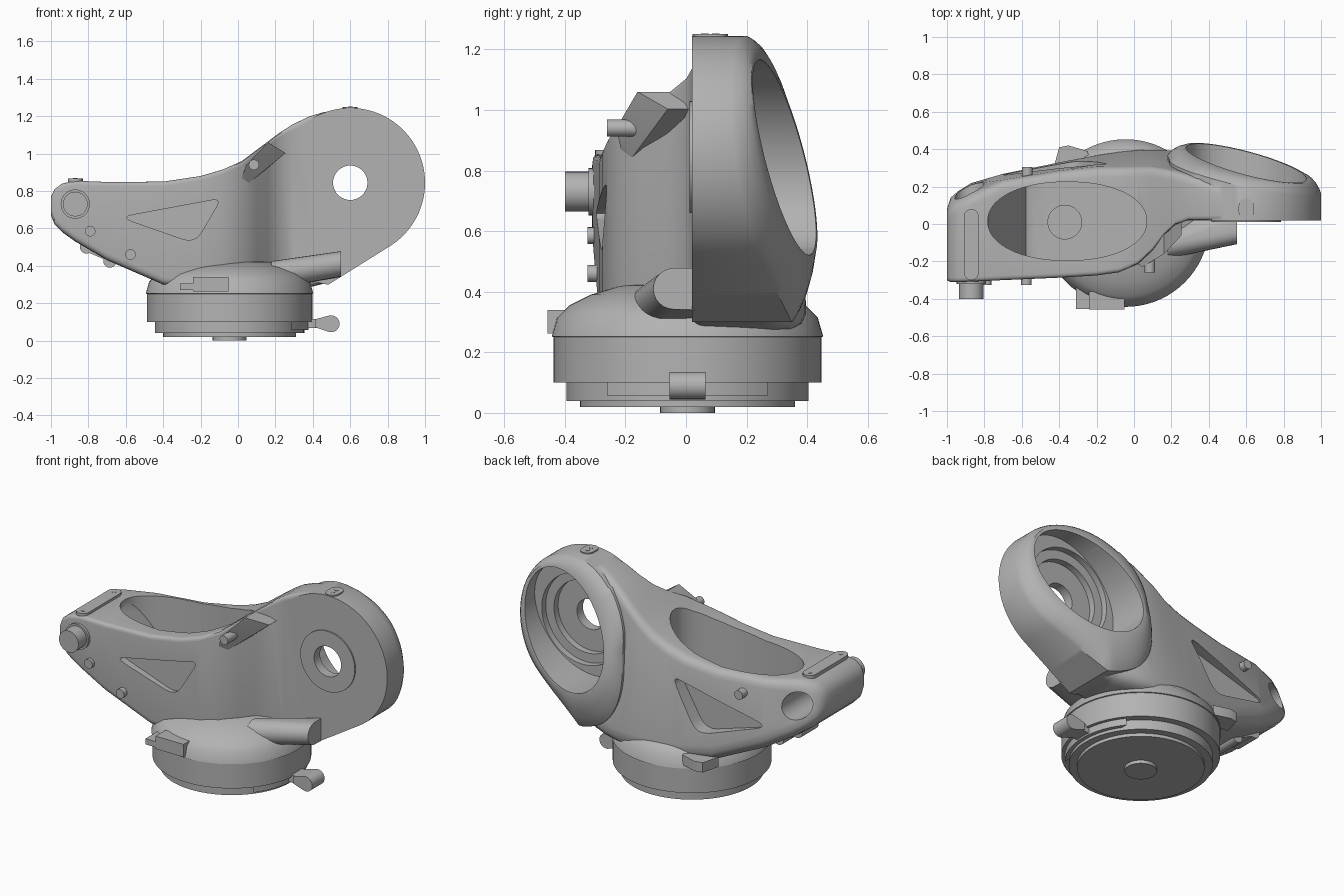
import bpy, bmesh, math
from mathutils import Vector

cube = bpy.data.objects.get("Cube")
if cube:
    bpy.data.objects.remove(cube)

metal = bpy.data.materials.new("cast grey")
metal.use_nodes = True
GREY = (0.45, 0.45, 0.45, 1)
metal.diffuse_color = GREY
metal.node_tree.nodes["Principled BSDF"].inputs["Base Color"].default_value = GREY


def finish(name, bm):
    bmesh.ops.recalc_face_normals(bm, faces=bm.faces)
    me = bpy.data.meshes.new(name)
    bm.to_mesh(me)
    bm.free()
    me.materials.append(metal)
    ob = bpy.data.objects.new(name, me)
    bpy.context.scene.collection.objects.link(ob)
    return ob


def loft(name, rings):
    """Skin matching closed rings of points and cap both ends."""
    bm = bmesh.new()
    vs = [[bm.verts.new(p) for p in r] for r in rings]
    n = len(vs[0])
    for a, b in zip(vs, vs[1:]):
        for i in range(n):
            j = (i + 1) % n
            bm.faces.new((a[i], a[j], b[j], b[i]))
    bm.faces.new(vs[0])
    bm.faces.new(vs[-1])
    return finish(name, bm)


def hull(name, pts):
    bm = bmesh.new()
    for p in pts:
        bm.verts.new(p)
    out = bmesh.ops.convex_hull(bm, input=bm.verts)
    junk = [v for v in out["geom_interior"] if isinstance(v, bmesh.types.BMVert)]
    bmesh.ops.delete(bm, geom=junk, context="VERTS")
    bmesh.ops.dissolve_limit(bm, angle_limit=0.01, verts=bm.verts, edges=bm.edges)
    return finish(name, bm)


def box(name, x, y, z):
    return hull(name, [(a, b, c) for a in x for b in y for c in z])


def circle(r, n=64):
    return [(r * math.cos(t * math.tau / n), r * math.sin(t * math.tau / n)) for t in range(n)]


def cyl_y(name, x, z, r, y0, y1, n=32):
    return loft(name, [[(x + a, y, z + b) for a, b in circle(r, n)] for y in (y0, y1)])


def lathe(name, x, y, profile):
    return loft(name, [[(x + a, y + b, z) for a, b in circle(r, 72)] for r, z in profile])


def prism_y(name, pts, y0, y1):
    return loft(name, [[(x, y, z) for x, z in pts] for y in (y0, y1)])


def rounded(pts, radii, steps=5):
    """Round the corners of a closed polygon."""
    out = []
    for i, p in enumerate(pts):
        p, a, b = Vector(p), Vector(pts[i - 1]), Vector(pts[(i + 1) % len(pts)])
        s = p + (a - p).normalized() * min(radii[i], (a - p).length * 0.45)
        e = p + (b - p).normalized() * min(radii[i], (b - p).length * 0.45)
        for k in range(steps):
            t = k / (steps - 1)
            out.append(s * (1 - t) ** 2 + p * 2 * t * (1 - t) + e * t * t)
    return out


def combine(ob, tools, op):
    """Boolean the tools into ob and drop them."""
    for t in tools:
        m = ob.modifiers.new(op, "BOOLEAN")
        m.object, m.operation, m.solver = t, op, "EXACT"
    dg = bpy.context.evaluated_depsgraph_get()
    me = bpy.data.meshes.new_from_object(ob.evaluated_get(dg))
    ob.modifiers.clear()
    ob.data = me
    for t in tools:
        bpy.data.objects.remove(t)


# Arm: rounded sections along x (x, bottom, top, front, lower back, upper back)
stations = [
    (-1, .67, .77, -.3, .1, .05), (-.98, .62, .81, -.31, .17, .08),
    (-.94, .58, .84, -.31, .2, .11), (-.87, .53, .855, -.308, .24, .15),
    (-.7, .43, .848, -.3, .28, .23), (-.4, .3, .85, -.287, .34, .28),
    (-.2, .27, .88, -.275, .38, .3), (-.08, .27, .915, -.258, .4, .3),
    (.02, .27, .96, -.215, .41, .3), (.1, .27, 1.02, -.14, .41, .3),
    (.16, .27, 1.065, -.06, .41, .29), (.22, .27, 1.11, -.005, .405, .28),
    (.29, .275, 1.155, .021, .39, .26), (.38, .285, 1.198, .021, .36, .23),
    (.46, .305, 1.222, .021, .34, .21), (.55, .35, 1.232, .021, .31, .19)]
sections = []
for x, zb, zt, yf, lower, upper in stations:
    sec = rounded([(yf, zb), (lower, zb), (upper, zt), (yf, zt)], [.04, .1, .05, .025])
    sections.append([(x, y, z) for y, z in sec])
housing = loft("housing", sections)

# Head: round on the outside, running down into the arm at the lower left
CX, CZ = .6, .844
ANGLES = [math.radians(3 * i) for i in range(120)]
BOTTOM = math.radians(302)


def outline(t):
    """Circle with a tangent run-out whose reach fades towards the top."""
    if math.pi < t < BOTTOM:
        fade = min(1, (t - math.pi) / math.radians(62))
        reach = .41 + .15 * fade * fade * (3 - 2 * fade)
        return min(.4 / math.cos(min(BOTTOM - t, math.radians(80))), reach)
    return .41 if math.radians(130) < t <= math.pi else .4


def opening(t, grow=0):
    """Oval mouth, longest along the slope of the back."""
    p, q, d = .36 + grow, .28 + grow, t - math.radians(45)
    return p * q / math.hypot(q * math.cos(d), p * math.sin(d))


def head_ring(radius, height):
    ring = []
    for t in ANGLES:
        a, b = radius(t) * math.cos(t), radius(t) * math.sin(t)
        ring.append((CX + a, height(a, b), CZ + b))
    return ring


def flat(y):
    return lambda a, b: y


def crease(a, b):
    return .25 - .22 * a - .134 * b


def mouth(a, b):
    return .325 - .21 * a - .2 * b


def between(k, m):
    """Ring on the soft rim: k inward and m upward from crease to mouth."""
    low = head_ring(outline, crease)
    high = head_ring(lambda t: opening(t, .015), mouth)
    return [(u[0] + (v[0] - u[0]) * k, u[1] + (v[1] - u[1]) * m, u[2] + (v[2] - u[2]) * k)
            for u, v in zip(low, high)]


head = loft("head", [head_ring(outline, flat(.02))]
            + [between(k, m) for k, m in [(0, 0), (.12, .25), (.3, .52), (.6, .8), (1, 1)]])
face_disc = cyl_y("face_disc", CX, CZ, .185, .012, .06, 64)
combine(housing, [head, face_disc], "UNION")

# Oval pocket with a steep left wall in its floor
oval = []
for c, s in circle(1, 72):
    oval.append((-.357 + .425 * math.copysign(abs(c) ** .94, c),
                 .015 + .21 * math.copysign(abs(s) ** .94, s)))
pocket = hull("pocket", [(x, y, max(.455, .455 - 1.75 * (x + .57))) for x, y in oval]
              + [(x, y, 1.4) for x, y in oval])

# Stepped head cavity, bore, side recesses and pivot socket
steps = [(.22, .07), (.22, .11), (.275, .111), (.275, .15)]
cavity = loft("cavity", [head_ring(lambda t, r=r: r, flat(y)) for r, y in steps]
              + [head_ring(opening, flat(.151)), head_ring(opening, mouth),
                 head_ring(opening, lambda a, b: mouth(a, b) + .3)])
bore = cyl_y("bore", CX, CZ, .092, -.2, .3, 48)
front_tri = rounded([(-.63, .66), (-.09, .76), (-.23, .52)], [.07, .05, .07])
back_tri = rounded([(-.74, .58), (-.13, .76), (-.31, .45)], [.08, .06, .08])
front_recess = prism_y("front_recess", front_tri, -.5, -.25)
back_recess = prism_y("back_recess", back_tri, .25, .6)
socket = cyl_y("socket", -.88, .72, .078, -.1, .5)
drain = lathe("drain", -.37, .01, [(.09, .445), (.09, .6)])
combine(housing, [pocket, cavity, bore, front_recess, back_recess, socket, drain], "DIFFERENCE")

# Turntable base with dome, steps and centre boss
BX = -.045
base = lathe("base", BX, .005, [
    (.09, 0), (.09, .02), (.355, .02), (.355, .04), (.4, .04), (.4, .1), (.442, .1),
    (.442, .25), (.448, .252), (.43, .315), (.39, .355), (.32, .39), (.22, .42), (.1, .435)])

# Front struts
hull("upper_strut", [(.02, -.215, .87), (.055, -.18, .84), (.045, -.23, .94),
                     (.16, -.16, 1.06), (.255, -.06, 1.003), (.255, .04, 1.003),
                     (.16, .04, 1.06), (.06, -.1, .84), (.04, -.1, .93)])
cyl_y("strut_pin", .085, .94, .028, -.26, -.12, 20)
tips = [(.55, -.04 + a, .41 + b) for a, b in circle(.068, 24)]
roots = [(.18, -.11 + a, .35 + b) for a, b in circle(.075, 24)]
hull("lower_strut", tips + roots + [(.55, .03, .34), (.55, .03, .478), (.18, .03, .28)])

# Pivot boss with collar, and pins
cyl_y("pivot_boss", -.87, .73, .066, -.4, -.25)
cyl_y("pivot_collar", -.87, .73, .078, -.322, -.25)
for name, x, z, y0, y1 in [("front_pin_upper", -.79, .585, -.325, -.25),
                           ("front_pin_lower", -.575, .46, -.325, -.25),
                           ("back_pin", -.57, .75, .22, .305)]:
    cyl_y(name, x, z, .028, y0, y1, 20)


# Pads with small screws on top
def pad(name, x, y0, y1, z, r):
    ends = [(x + a, y + b) for y in (y0 + r, y1 - r) for a, b in circle(r, 20)]
    hull(name, [(a, b, c) for a, b in ends for c in (z - .03, z)])
    for y in (y0 + r, y1 - r):
        lathe(name + "_screw", x, y, [(.012, z - .01), (.012, z + .002)])


pad("arm_pad", -.87, -.3, .08, .868, .04)
pad("head_pad", CX, .022, .138, 1.25, .04)

# Teeth under the arm
for x, z in [(-.81, .5), (-.685, .425)]:
    cyl_y("under_tooth", x, z, .035, -.08, .08, 20)
hull("under_bracket", [(x, y, z) for y in (-.08, .08)
                       for x, z in [(-.84, .54), (-.82, .48), (-.66, .41), (-.64, .44)]])

# Front latch, back tab and side clamp
box("latch", (-.24, -.05), (-.457, -.36), (.262, .34))
box("latch_tongue", (-.31, -.2), (-.455, -.34), (.27, .305))
hull("back_tab", [(x, y, z) for z in (.27, .33) for x, y in
                  [(-.43, .3), (-.4, .41), (-.35, .42), (-.25, .39), (-.22, .3)]])
arc = [math.radians(d) for d in range(-39, 40, 6)]
hull("clamp_band", [(BX + .423 * math.cos(t), .005 + .423 * math.sin(t), z)
                    for t in arc for z in (.058, .12)])
box("clamp_arm", (.34, .44), (-.045, .055), (.068, .115))
grip = [(.498 + a, .09 + b) for a, b in circle(.045, 28)] + [(.415, .07), (.415, .115)]
hull("clamp_knob", [(x, y, z) for y in (-.055, .065) for x, z in grip])

# Smooth the curves, keep the edges crisp
for ob in bpy.context.scene.objects:
    ob.select_set(ob.type == "MESH")
bpy.context.view_layer.objects.active = housing
bpy.ops.object.shade_smooth_by_angle(angle=math.radians(32))
